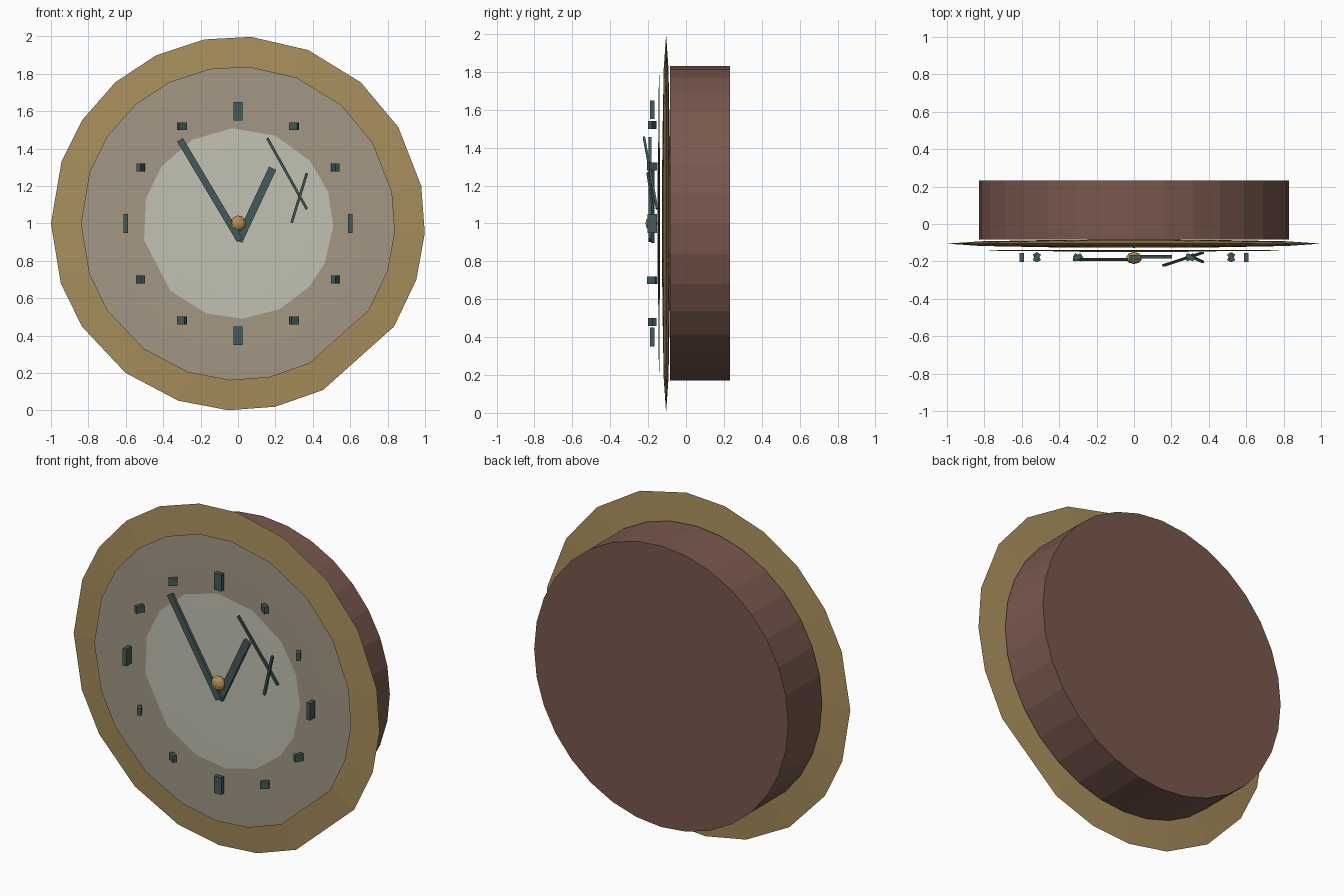
import bpy, bmesh, math
from mathutils import Vector, Matrix

if "Cube" in bpy.data.objects:
    bpy.data.objects.remove(bpy.data.objects["Cube"])


def colour(name, r, g, b):
    m = bpy.data.materials.new(name)
    lin = [((c / 255 + 0.055) / 1.055) ** 2.4 for c in (r, g, b)]
    m.diffuse_color = (*lin, 1)
    m.use_nodes = True
    m.node_tree.nodes["Principled BSDF"].inputs["Base Color"].default_value = m.diffuse_color
    return m


BROWN = colour("brown wood", 121, 88, 77)
GOLD = colour("dull gold", 168, 143, 92)
BRASS = colour("warm brass", 182, 143, 84)
TAUPE = colour("taupe", 163, 151, 132)
CREAM = colour("pale cream", 194, 193, 178)
DARK = colour("dark teal", 67, 90, 88)


def finish(bm, name, mat, matrix=Matrix()):
    bmesh.ops.recalc_face_normals(bm, faces=bm.faces)
    me = bpy.data.meshes.new(name)
    bm.to_mesh(me)
    bm.free()
    me.transform(matrix)
    me.materials.append(mat)
    ob = bpy.data.objects.new(name, me)
    bpy.context.collection.objects.link(ob)
    return ob


def lens(name, mat, radius, half, y, angles):
    """Flattened dome disc with an uneven faceted outline."""
    bm = bmesh.new()
    rings = []
    for t in (-65, -35, 0, 35, 65):
        r, h = radius * math.cos(math.radians(t)), half * math.sin(math.radians(t))
        rings.append([bm.verts.new((r * math.cos(math.radians(a)), y + h,
                                    1 + r * math.sin(math.radians(a)))) for a in angles])
    n = len(angles)
    for a, b in zip(rings, rings[1:]):
        for i in range(n):
            bm.faces.new((a[i], a[(i + 1) % n], b[(i + 1) % n], b[i]))
    for ring, h in ((rings[0], -half), (rings[-1], half)):
        tip = bm.verts.new((0, y + h, 1))
        for i in range(n):
            bm.faces.new((ring[i], ring[(i + 1) % n], tip))
    return finish(bm, name, mat)


def box(name, size, matrix):
    bm = bmesh.new()
    bmesh.ops.create_cube(bm, size=1)
    return finish(bm, name, DARK, matrix @ Matrix.Diagonal((*size, 1)))


def rod(name, start, end, width, depth):
    """Flat bar running between two points."""
    a, b = Vector(start), Vector(end)
    z = (b - a).normalized()
    x = Vector((0, 1, 0)).cross(z).normalized()
    rot = Matrix((x, z.cross(x), z)).transposed().to_4x4()
    return box(name, (width, depth, (b - a).length),
               Matrix.Translation((a + b) / 2) @ rot)


# Round wooden body
bm = bmesh.new()
bmesh.ops.create_cone(bm, cap_ends=True, segments=32, radius1=0.83, radius2=0.83, depth=0.315)
finish(bm, "clock_body", BROWN,
       Matrix.Translation((0, 0.074, 1)) @ Matrix.Rotation(math.pi / 2, 4, 'X'))

# Layered discs: gold rim, taupe face, cream centre
outline = (86, 68, 49, 31, 11.5, -3, -17.5, -33.5, -63, -78.5, -93, -108.6,
           -127, -146.5, -161.4, -180, -199.3, -213.5, -229, -244, -259.6)
dial_outline = (93.5, 67, 41, 19.5, -1, -24.5, -41.7, -64.4, -87.7, -109.5,
                -135, -169.8, -194.9, -217, -241.4)
lens("gold_rim", GOLD, 1.0, 0.022, -0.105, outline)
lens("taupe_face", TAUPE, 0.84, 0.004, -0.142, outline)
lens("cream_dial", CREAM, 0.51, 0.002, -0.1475, dial_outline)

# Hour markers, each turned about the vertical axis
for hour in range(12):
    a = math.radians(30 * hour)
    tall = 0.1 if hour % 3 == 0 else 0.042
    box("hour_marker", (0.048, 0.024, tall),
        Matrix.Translation((0.6 * math.sin(a), -0.178, 1 + 0.6 * math.cos(a)))
        @ Matrix.Rotation(-a, 4, 'Z'))

# Main hands and hub
rod("minute_hand", (0.01, -0.19, 0.91), (-0.31, -0.19, 1.447), 0.036, 0.018)
rod("hour_hand", (0.003, -0.175, 0.905), (0.185, -0.175, 1.295), 0.042, 0.018)
bm = bmesh.new()
bmesh.ops.create_icosphere(bm, subdivisions=2, radius=1)
finish(bm, "hub", BRASS,
       Matrix.Translation((0, -0.182, 1)) @ Matrix.Diagonal((0.043, 0.032, 0.043, 1)))

# Loose thin crossed rods
rod("long_thin_rod", (0.157, -0.222, 1.455), (0.368, -0.153, 1.077), 0.014, 0.012)
rod("short_thin_rod", (0.287, -0.165, 1.005), (0.368, -0.203, 1.268), 0.014, 0.012)
